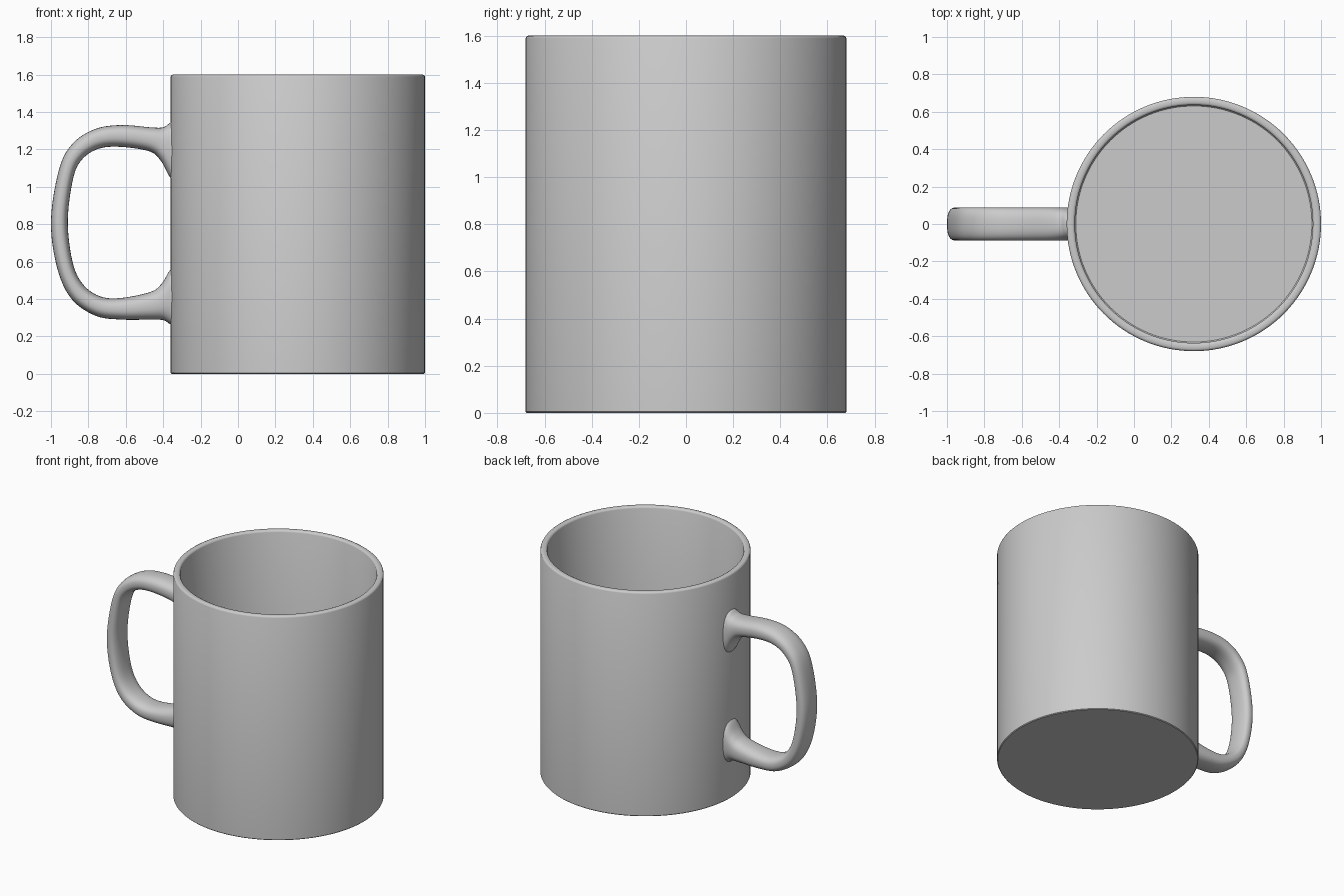
import bpy, bmesh, math

if "Cube" in bpy.data.objects:
    bpy.data.objects.remove(bpy.data.objects["Cube"])

CX, R, H = 0.32, 0.68, 1.6


def finish(bm, name, angle):
    bmesh.ops.recalc_face_normals(bm, faces=bm.faces)
    me = bpy.data.meshes.new(name)
    bm.to_mesh(me)
    bm.free()
    ob = bpy.data.objects.new(name, me)
    bpy.context.collection.objects.link(ob)
    bpy.ops.object.select_all(action='DESELECT')
    bpy.context.view_layer.objects.active = ob
    ob.select_set(True)
    bpy.ops.object.shade_smooth_by_angle(angle=math.radians(angle))
    return ob


def loft(rings, name, angle):
    bm = bmesh.new()
    vs = [[bm.verts.new(p) for p in ring] for ring in rings]
    n = len(vs[0])
    for a, b in zip(vs, vs[1:]):
        for i in range(n):
            j = (i + 1) % n
            bm.faces.new((a[i], a[j], b[j], b[i]))
    bm.faces.new(vs[0])
    bm.faces.new(vs[-1])
    return finish(bm, name, angle)


# Cup: outer wall, softly rounded rim, inner wall and floor
profile = [(R - 0.005, 0), (R, 0.005), (R, H - 0.012), (R - 0.004, H - 0.004),
           (R - 0.012, H), (0.648, H), (0.640, H - 0.004), (0.636, H - 0.012),
           (0.636, 0.055), (0.631, 0.05)]
N = 128
loft([[(CX + r * math.cos(2 * math.pi * i / N), r * math.sin(2 * math.pi * i / N), z)
       for i in range(N)] for r, z in profile], "cup", 40)


# Handle: outer and inner edge of each section (xo, zo, xi, zi), flared at the wall
sections = [(-0.345, 1.35, -0.345, 1.03), (-0.37, 1.337, -0.37, 1.06),
            (-0.40, 1.318, -0.41, 1.135), (-0.46, 1.317, -0.47, 1.188),
            (-0.62, 1.33, -0.62, 1.213), (-0.76, 1.31, -0.74, 1.205),
            (-0.88, 1.235, -0.83, 1.15), (-0.955, 1.10, -0.88, 1.05),
            (-1.0, 0.82, -0.91, 0.82), (-0.968, 0.57, -0.885, 0.60),
            (-0.89, 0.40, -0.83, 0.48), (-0.76, 0.31, -0.74, 0.415),
            (-0.62, 0.29, -0.63, 0.405), (-0.46, 0.29, -0.47, 0.437),
            (-0.40, 0.287, -0.41, 0.48), (-0.37, 0.27, -0.37, 0.545),
            (-0.345, 0.255, -0.345, 0.57)]


def spline(pts, steps):
    out = []
    for k in range(len(pts) - 1):
        p0, p1, p2, p3 = (pts[min(max(k + d, 0), len(pts) - 1)] for d in (-1, 0, 1, 2))
        for s in range(steps):
            t = s / steps
            out.append([0.5 * (2 * b + (c - a) * t + (2 * a - 5 * b + 4 * c - d) * t * t
                               + (3 * b - a - 3 * c + d) * t ** 3)
                        for a, b, c, d in zip(p0, p1, p2, p3)])
    return out + [list(pts[-1])]


def power(v, e):
    return math.copysign(abs(v) ** e, v)


rings = []
for xo, zo, xi, zi in spline(sections, 6):
    ring = []
    for i in range(32):
        a = 2 * math.pi * i / 32
        u, v = power(math.cos(a), 0.8), power(math.sin(a), 0.8)
        ring.append(((xo + xi) / 2 + u * (xo - xi) / 2, 0.088 * v,
                     (zo + zi) / 2 + u * (zo - zi) / 2))
    rings.append(ring)
loft(rings, "handle", 50)
